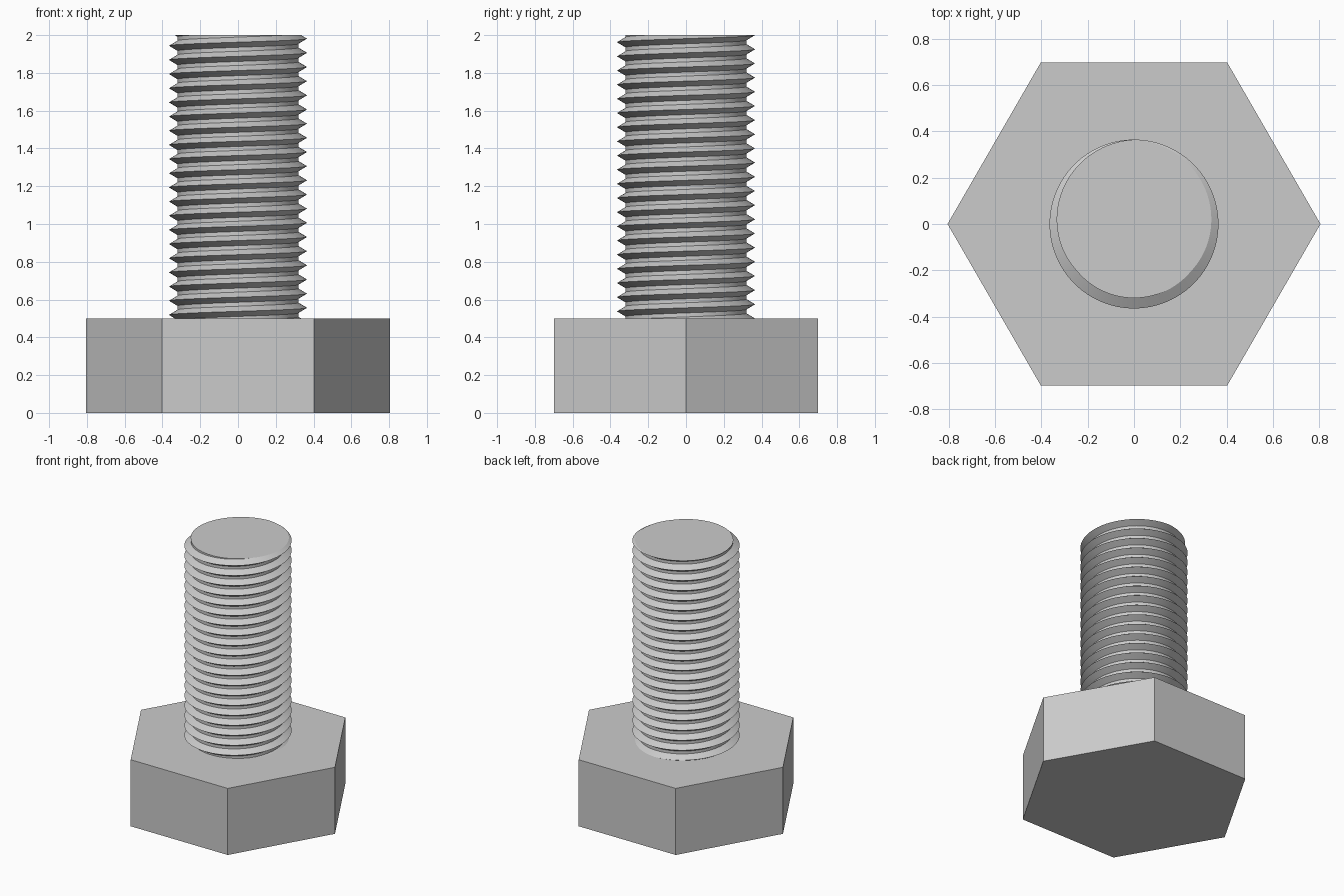
import bpy, bmesh
from math import cos, sin, pi, radians

cube = bpy.data.objects.get("Cube")
if cube:
    bpy.data.objects.remove(cube)

HEAD_RADIUS, HEAD_HEIGHT, TOP = 0.806, 0.5, 2.0
CREST, ROOT, PITCH, SEGMENTS = 0.365, 0.32, 0.075, 96

steel = bpy.data.materials.new("grey steel")
steel.use_nodes = True
colour = (0.6, 0.6, 0.6, 1)
steel.diffuse_color = colour
steel.node_tree.nodes["Principled BSDF"].inputs["Base Color"].default_value = colour


def add_object(name, bm):
    bmesh.ops.recalc_face_normals(bm, faces=bm.faces)
    mesh = bpy.data.meshes.new(name)
    bm.to_mesh(mesh)
    bm.free()
    mesh.materials.append(steel)
    obj = bpy.data.objects.new(name, mesh)
    bpy.context.collection.objects.link(obj)
    return obj


# Hexagonal head with corners on the x axis
bm = bmesh.new()
corners = [bm.verts.new((HEAD_RADIUS * cos(i * pi / 3), HEAD_RADIUS * sin(i * pi / 3), 0))
           for i in range(6)]
base = bm.faces.new(corners)
side = bmesh.ops.extrude_face_region(bm, geom=[base], use_keep_orig=True)
bmesh.ops.translate(bm, vec=(0, 0, HEAD_HEIGHT),
                    verts=[g for g in side["geom"] if isinstance(g, bmesh.types.BMVert)])
add_object("hex_head", bm)

# Thread profile for one pitch: sharp crest, narrow flat root
profile = [(0, CREST), (0.36, ROOT), (0.64, ROOT)]
turns = 25
rows = [((t + z) * PITCH, r) for t in range(turns) for z, r in profile]

# Sweep the profile up a right-handed helix, each turn joining the next
bm = bmesh.new()
start = TOP - (turns - 2) * PITCH
columns = []
for i in range(SEGMENTS):
    turn = i / SEGMENTS
    angle = 2 * pi * turn + pi / 2
    columns.append([bm.verts.new((r * cos(angle), r * sin(angle), start + z + PITCH * turn))
                    for z, r in rows])
columns.append(columns[0][len(profile):])
for a, b in zip(columns, columns[1:]):
    for j in range(min(len(a), len(b)) - 1):
        bm.faces.new((a[j], b[j], b[j + 1], a[j + 1]))

# Trim both ends flat and cap them; the lower end sits inside the head
for z, normal in ((TOP, 1), (HEAD_HEIGHT - 0.01, -1)):
    cut = bmesh.ops.bisect_plane(bm, geom=bm.verts[:] + bm.edges[:] + bm.faces[:],
                                 plane_co=(0, 0, z), plane_no=(0, 0, normal),
                                 clear_outer=True, dist=1e-5)
    rim = [g for g in cut["geom_cut"] if isinstance(g, bmesh.types.BMEdge) and g.is_boundary]
    bmesh.ops.holes_fill(bm, edges=rim, sides=0)
shank = add_object("threaded_shank", bm)

bpy.context.view_layer.objects.active = shank
shank.select_set(True)
bpy.ops.object.shade_smooth_by_angle(angle=radians(20))
